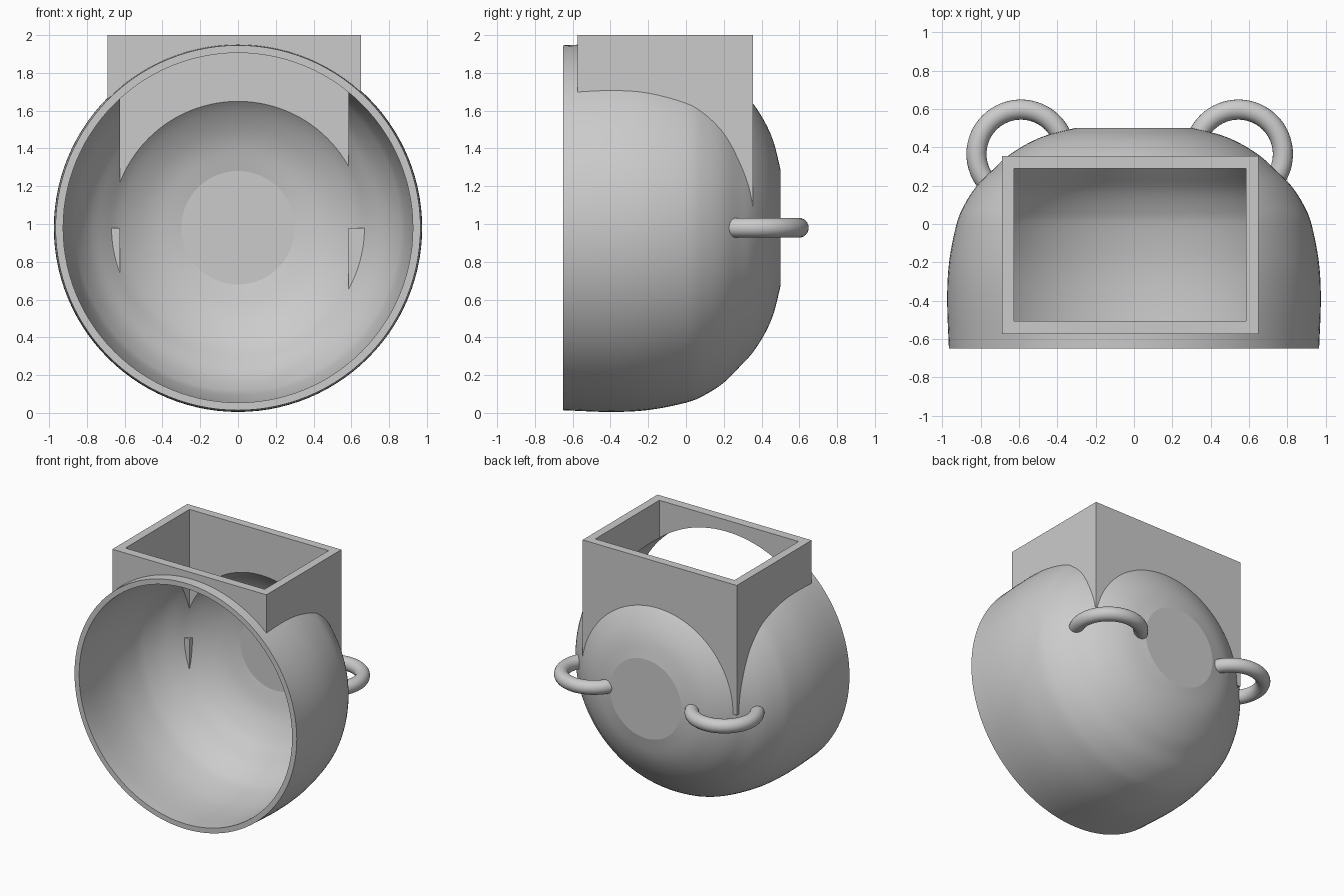
import bpy, bmesh, math
from mathutils import Vector

cube = bpy.data.objects.get("Cube")
if cube:
    bpy.data.objects.remove(cube, do_unlink=True)

AXIS_Z = 0.98      # height of the bowl's axis
WALL = 0.042       # bowl thickness

grey = bpy.data.materials.new("light_grey")
grey.use_nodes = True
grey.diffuse_color = (0.6, 0.6, 0.6, 1)
grey.node_tree.nodes["Principled BSDF"].inputs["Base Color"].default_value = (0.6, 0.6, 0.6, 1)


def add_object(name, bm):
    bmesh.ops.recalc_face_normals(bm, faces=bm.faces)
    mesh = bpy.data.meshes.new(name)
    bm.to_mesh(mesh)
    bm.free()
    mesh.materials.append(grey)
    obj = bpy.data.objects.new(name, mesh)
    bpy.context.collection.objects.link(obj)
    return obj


def box(name, low, high):
    bm = bmesh.new()
    bmesh.ops.create_cube(bm, size=1)
    for v in bm.verts:
        v.co = [(a + b) / 2 + c * (b - a) for a, b, c in zip(low, high, v.co)]
    return add_object(name, bm)


def revolve(name, profile, segments=112):
    """Closed solid turned about the y axis from (y, radius) points."""
    bm = bmesh.new()
    rings = []
    for y, r in profile:
        angles = [math.tau * i / segments for i in range(segments)]
        rings.append([bm.verts.new((r * math.cos(a), y, AXIS_Z + r * math.sin(a))) for a in angles])
    for a, b in zip(rings, rings[1:]):
        for i in range(segments):
            j = (i + 1) % segments
            bm.faces.new((a[i], a[j], b[j], b[i]))
    bm.faces.new(rings[0])
    bm.faces.new(rings[-1])
    return add_object(name, bm)


def torus(name, centre, major, minor, around=64, tube=24):
    bm = bmesh.new()
    grid = []
    for i in range(around):
        a = math.tau * i / around
        row = []
        for j in range(tube):
            b = math.tau * j / tube
            r = major + minor * math.cos(b)
            offset = Vector((r * math.cos(a), r * math.sin(a), minor * math.sin(b)))
            row.append(bm.verts.new(Vector(centre) + offset))
        grid.append(row)
    for i in range(around):
        for j in range(tube):
            k, m = (i + 1) % around, (j + 1) % tube
            bm.faces.new((grid[i][j], grid[k][j], grid[k][m], grid[i][m]))
    return add_object(name, bm)


def smooth_curve(points, steps=4):
    """Rounded path through the points."""
    pts = [Vector(p) for p in points]
    pts = [2 * pts[0] - pts[1]] + pts + [2 * pts[-1] - pts[-2]]
    out = []
    for a, b, c, d in zip(pts, pts[1:], pts[2:], pts[3:]):
        for s in range(steps):
            t = s / steps
            out.append((2 * b + (c - a) * t + (2 * a - 5 * b + 4 * c - d) * t ** 2
                        + (3 * b - a - 3 * c + d) * t ** 3) / 2)
    return out + [pts[-2]]


def cut(obj, cutter, operation="DIFFERENCE"):
    mod = obj.modifiers.new("cut", "BOOLEAN")
    mod.operation = operation
    mod.solver = "EXACT"
    mod.object = cutter
    bpy.context.view_layer.objects.active = obj
    bpy.ops.object.modifier_apply(modifier=mod.name)


def shade(obj, degrees):
    bpy.ops.object.select_all(action="DESELECT")
    obj.select_set(True)
    bpy.context.view_layer.objects.active = obj
    bpy.ops.object.shade_smooth_by_angle(angle=math.radians(degrees))


# Bowl profile, and the same profile moved inwards by the wall thickness
outer = smooth_curve([(-0.65, 0.966), (-0.4, 0.975), (-0.2, 0.965), (0, 0.926), (0.1, 0.885),
                      (0.2, 0.82), (0.285, 0.735), (0.355, 0.658), (0.42, 0.555),
                      (0.465, 0.45), (0.5, 0.31)])
inner = []
for i, p in enumerate(outer):
    d = (outer[min(i + 1, len(outer) - 1)] - outer[max(i - 1, 0)]).normalized()
    inner.append(p + WALL * Vector((d.y, -d.x)))
inner[0] = Vector((-0.75, inner[0].y))

bowl = revolve("bowl", outer)
outer_solid = revolve("outer_helper", outer)
inner_solid = revolve("inner_helper", inner)
cavity = box("cavity_helper", (-0.625, -0.505, 0.97), (0.585, 0.29, 2.3))
helpers = [outer_solid, inner_solid, cavity]
for h in helpers:
    h.hide_render = True

# Hollow bowl, open at the front and under the hopper
cut(bowl, inner_solid)
cut(bowl, cavity)
shade(bowl, 11)

# Rectangular hopper resting on the bowl
hopper = box("hopper", (-0.69, -0.575, AXIS_Z), (0.65, 0.355, 2))
cut(hopper, cavity)
cut(hopper, outer_solid)

# Small corner wedges inside the bowl, and ring handles at the back
for side, wall_x, far_x, ring_x in (("right", -0.625, -0.73, -0.59), ("left", 0.585, 0.73, 0.545)):
    wedge = box(side + "_inner_wedge", (min(wall_x, far_x), 0.29, 0.5),
                (max(wall_x, far_x), 0.37, AXIS_Z))
    cut(wedge, outer_solid, "INTERSECT")
    ring = torus(side + "_ring_handle", (ring_x, 0.365, AXIS_Z), 0.232, 0.0525)
    cut(ring, outer_solid)
    shade(ring, 30)

for h in helpers:
    bpy.data.objects.remove(h, do_unlink=True)
